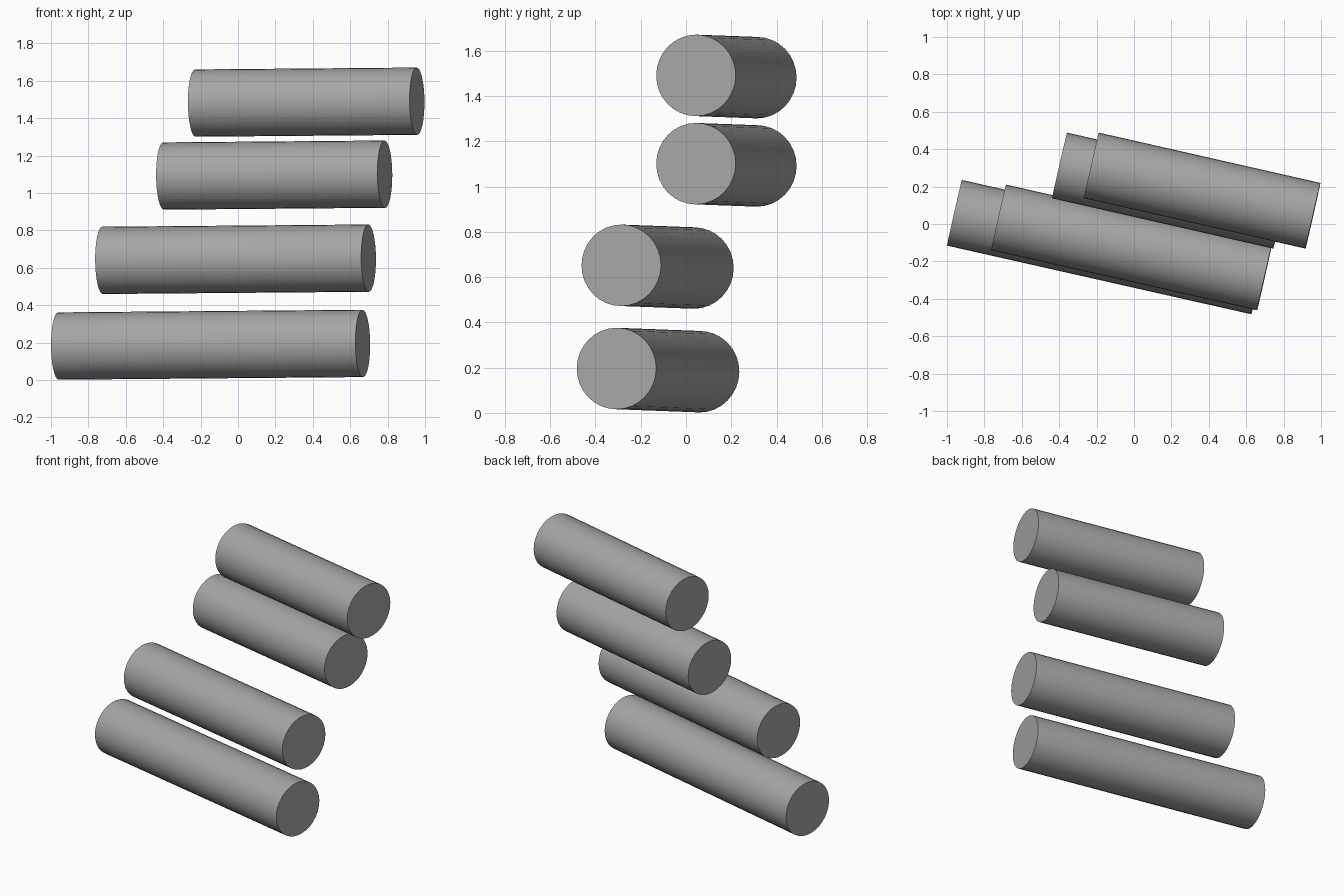
import bpy
import math
from mathutils import Vector

cube = bpy.data.objects.get("Cube")
if cube:
    bpy.data.objects.remove(cube, do_unlink=True)

RADIUS = 0.18
SIDES = 32

# Single grey finish
grey = bpy.data.materials.new("grey")
grey.use_nodes = True
colour = (0.38, 0.38, 0.38, 1)
grey.diffuse_color = colour
grey.node_tree.nodes["Principled BSDF"].inputs["Base Color"].default_value = colour


def log(name, start, end):
    """Capped cylinder running between two end centres."""
    start, end = Vector(start), Vector(end)
    axis = end - start
    bpy.ops.mesh.primitive_cylinder_add(
        vertices=SIDES, radius=RADIUS, depth=axis.length, location=(start + end) / 2)
    obj = bpy.context.object
    obj.name = name
    obj.rotation_euler = axis.to_track_quat('Z', 'Y').to_euler()
    obj.data.materials.append(grey)
    bpy.ops.object.shade_smooth_by_angle(angle=math.radians(40))


# Two long logs low at the front, two shorter ones high at the back
log("bottom_log", (-0.96, 0.06, 0.182), (0.667, -0.307, 0.196))
log("lower_middle_log", (-0.724, 0.035, 0.64), (0.698, -0.286, 0.652))
log("upper_middle_log", (-0.398, 0.313, 1.091), (0.785, 0.044, 1.101))
log("top_log", (-0.228, 0.313, 1.481), (0.957, 0.044, 1.491))
